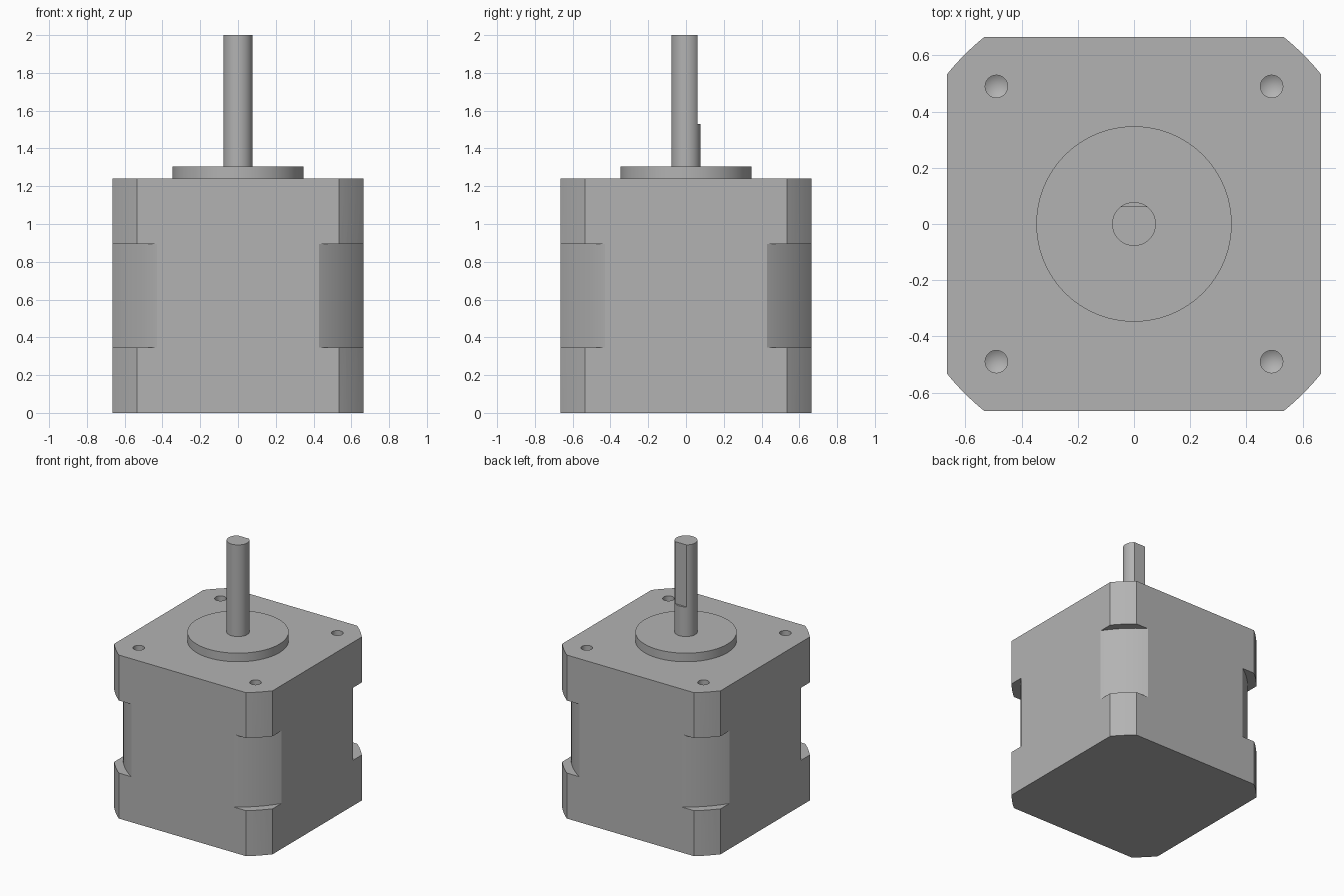
import bpy, bmesh, math
from mathutils import Matrix

if "Cube" in bpy.data.objects:
    bpy.data.objects.remove(bpy.data.objects["Cube"], do_unlink=True)

HALF = 0.665          # half width of the square body
TOP = 1.24            # top of the body
CORNER_R = 0.853      # rounding circle of the end caps
WAIST_R = 0.792       # rounding circle of the recessed waist
HOLE = 0.49           # screw hole offset

metal = bpy.data.materials.new("grey metal")
metal.use_nodes = True
grey = (0.45, 0.45, 0.45, 1)
metal.diffuse_color = grey
metal.node_tree.nodes["Principled BSDF"].inputs["Base Color"].default_value = grey


def finish(name, bm):
    bmesh.ops.recalc_face_normals(bm, faces=bm.faces)
    mesh = bpy.data.meshes.new(name)
    bm.to_mesh(mesh)
    bm.free()
    obj = bpy.data.objects.new(name, mesh)
    bpy.context.collection.objects.link(obj)
    mesh.materials.append(metal)
    return obj


def lathe(name, profile, segments, closed=False, at=(0, 0)):
    """Spin a list of (radius, z) points around the z axis."""
    bm = bmesh.new()
    verts = [bm.verts.new((r, 0, z)) for r, z in profile]
    edges = [bm.edges.new(pair) for pair in zip(verts, verts[1:])]
    if closed:
        edges.append(bm.edges.new((verts[-1], verts[0])))
    bmesh.ops.spin(bm, geom=verts + edges, cent=(0, 0, 0), axis=(0, 0, 1),
                   angle=math.tau, steps=segments, use_duplicate=False)
    bmesh.ops.remove_doubles(bm, verts=bm.verts, dist=0.0001)
    bmesh.ops.translate(bm, verts=bm.verts, vec=(*at, 0))
    return finish(name, bm)


def box(name, size, centre):
    bm = bmesh.new()
    bmesh.ops.create_cube(bm, size=1, matrix=Matrix.Translation(centre) @ Matrix.Diagonal((*size, 1)))
    return finish(name, bm)


def combine(obj, tool, operation):
    """Apply a boolean and discard the tool."""
    tool.hide_render = True
    mod = obj.modifiers.new("cut", "BOOLEAN")
    mod.object, mod.operation, mod.solver = tool, operation, "EXACT"
    bpy.context.view_layer.objects.active = obj
    bpy.ops.object.modifier_apply(modifier=mod.name)
    bpy.data.objects.remove(tool, do_unlink=True)


# Motor body: a square block with rounded corners
body = box("motor_body", (2 * HALF, 2 * HALF, TOP), (0, 0, TOP / 2))
combine(body, lathe("corner_tool", [(0, -0.1), (CORNER_R, -0.1), (CORNER_R, 1.4), (0, 1.4)], 128),
        "INTERSECT")

# Recessed waist at the four corners
combine(body, lathe("waist_tool", [(WAIST_R, 0.345), (1.1, 0.345), (1.1, 0.895), (WAIST_R, 0.895)],
                    128, closed=True), "DIFFERENCE")

# Blind screw holes with drill-point bottoms
for x in (-HOLE, HOLE):
    for y in (-HOLE, HOLE):
        drill = [(0, TOP - 0.165), (0.04, TOP - 0.14), (0.04, TOP + 0.1), (0, TOP + 0.1)]
        combine(body, lathe("drill_tool", drill, 32, at=(x, y)), "DIFFERENCE")

# Round pilot boss
boss = lathe("pilot_boss", [(0, TOP), (0.348, TOP), (0.348, 1.305), (0, 1.305)], 96)

# Output shaft with a flat on the back of its upper part
shaft = lathe("output_shaft", [(0, 1.305), (0.078, 1.305), (0.078, 2), (0, 2)], 64)
combine(shaft, box("flat_tool", (0.4, 0.2, 0.6), (0, 0.162, 1.83)), "DIFFERENCE")

# Smooth the round surfaces, keep the edges crisp
for obj in bpy.context.selected_objects:
    obj.select_set(False)
for obj in (body, boss, shaft):
    obj.select_set(True)
bpy.context.view_layer.objects.active = body
bpy.ops.object.shade_smooth_by_angle(angle=math.radians(25))
